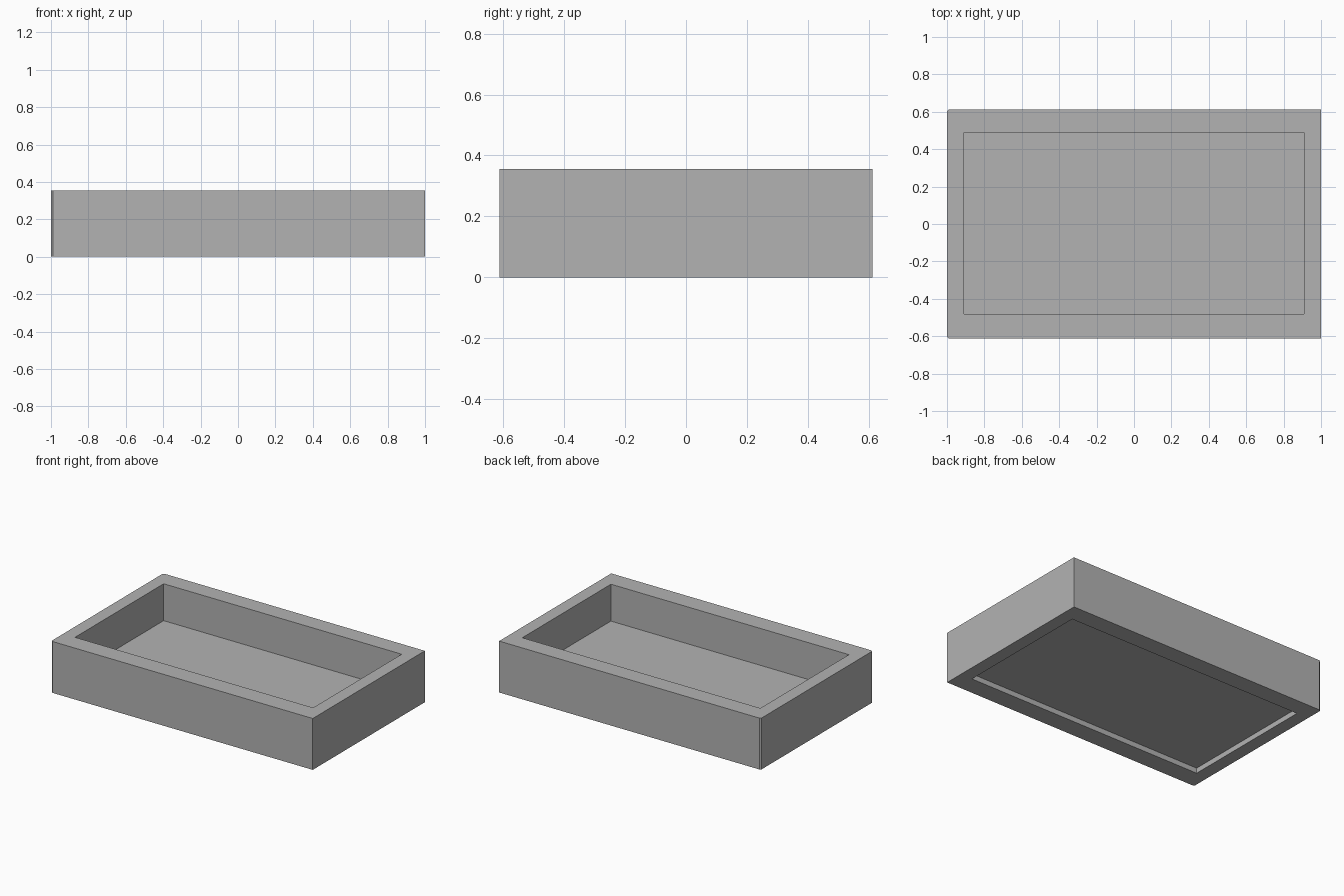
import bpy, bmesh

cube = bpy.data.objects.get("Cube")
if cube:
    bpy.data.objects.remove(cube, do_unlink=True)

# Colour
grey = bpy.data.materials.new("plain_grey")
grey.use_nodes = True
colour = (0.45, 0.45, 0.45, 1)
grey.diffuse_color = colour
grey.node_tree.nodes["Principled BSDF"].inputs["Base Color"].default_value = colour

# Overall sizes
HEIGHT = 0.355
FLOOR_TOP, FLOOR_UNDER = 0.10, 0.036
OUTER = (-1.0, 1.0, -0.612, 0.612)
INNER = (-0.91, 0.91, -0.48, 0.488)

bm = bmesh.new()


def ring(bounds, z):
    x0, x1, y0, y1 = bounds
    return [bm.verts.new((x, y, z)) for x, y in ((x0, y0), (x1, y0), (x1, y1), (x0, y1))]


# Loft from the underside recess, around the outside, and down into the tray
rings = [ring(b, z) for b, z in (
    (INNER, FLOOR_UNDER), (INNER, 0), (OUTER, 0),
    (OUTER, HEIGHT), (INNER, HEIGHT), (INNER, FLOOR_TOP))]
for a, b in zip(rings, rings[1:]):
    for i in range(4):
        j = (i + 1) % 4
        bm.faces.new((a[i], a[j], b[j], b[i]))

# Floor, underside and top
bm.faces.new(rings[0])
bm.faces.new(rings[-1])
bmesh.ops.recalc_face_normals(bm, faces=bm.faces)

# Slim chamfer on the two upright corners of one end
corners = [e for e in bm.edges if all(v.co.x < -0.99 for v in e.verts)
           and abs(e.verts[0].co.z - e.verts[1].co.z) > 0.1]
bmesh.ops.bevel(bm, geom=corners, offset=0.01, segments=1, affect='EDGES')

mesh = bpy.data.meshes.new("tray")
bm.to_mesh(mesh)
bm.free()
mesh.materials.append(grey)
tray = bpy.data.objects.new("tray", mesh)
bpy.context.collection.objects.link(tray)
